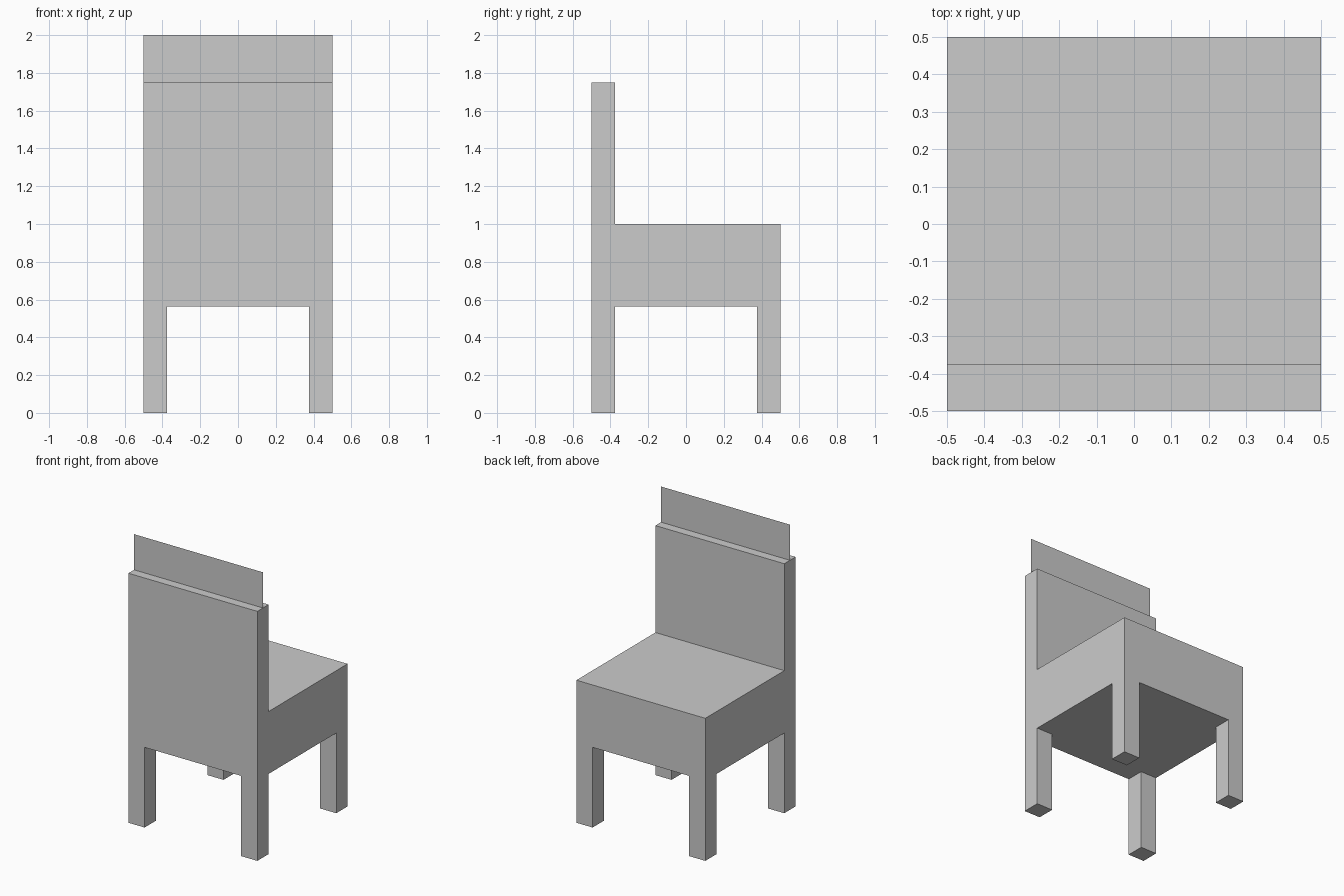
import bpy
import bmesh
from mathutils import Matrix, Vector

if "Cube" in bpy.data.objects:
    bpy.data.objects.remove(bpy.data.objects["Cube"])


def box(name, lo, hi):
    """Box between two opposite corners."""
    lo, hi = Vector(lo), Vector(hi)
    bm = bmesh.new()
    bmesh.ops.create_cube(bm, size=1, matrix=Matrix.LocRotScale((lo + hi) / 2, None, hi - lo))
    mesh = bpy.data.meshes.new(name)
    bm.to_mesh(mesh)
    bm.free()
    obj = bpy.data.objects.new(name, mesh)
    bpy.context.collection.objects.link(obj)
    return obj


HALF = 0.5          # half width and depth
THICK = 0.125       # leg and backrest thickness
LEG_TOP = 0.5625
SEAT_TOP = 1.0
BACK_TOP = 1.75

# Thick seat block and upright backrest
box("seat", (-HALF, -HALF, LEG_TOP), (HALF, HALF, SEAT_TOP))
box("backrest", (-HALF, -HALF, SEAT_TOP), (HALF, -HALF + THICK, BACK_TOP))

# Four square legs, flush with the seat corners
inner = HALF - THICK
for y_name, y in (("front", -HALF), ("back", inner)):
    for x_name, x in (("left", -HALF), ("right", inner)):
        box(f"{y_name}_{x_name}_leg", (x, y, 0), (x + THICK, y + THICK, LEG_TOP))

# Paper-thin crest panel standing on the middle of the backrest
panel_y = -HALF + THICK / 2
mesh = bpy.data.meshes.new("crest_panel")
mesh.from_pydata([(-HALF, panel_y, BACK_TOP), (HALF, panel_y, BACK_TOP),
                  (HALF, panel_y, 2.0), (-HALF, panel_y, 2.0)], [], [(0, 1, 2, 3)])
bpy.context.collection.objects.link(bpy.data.objects.new("crest_panel", mesh))
